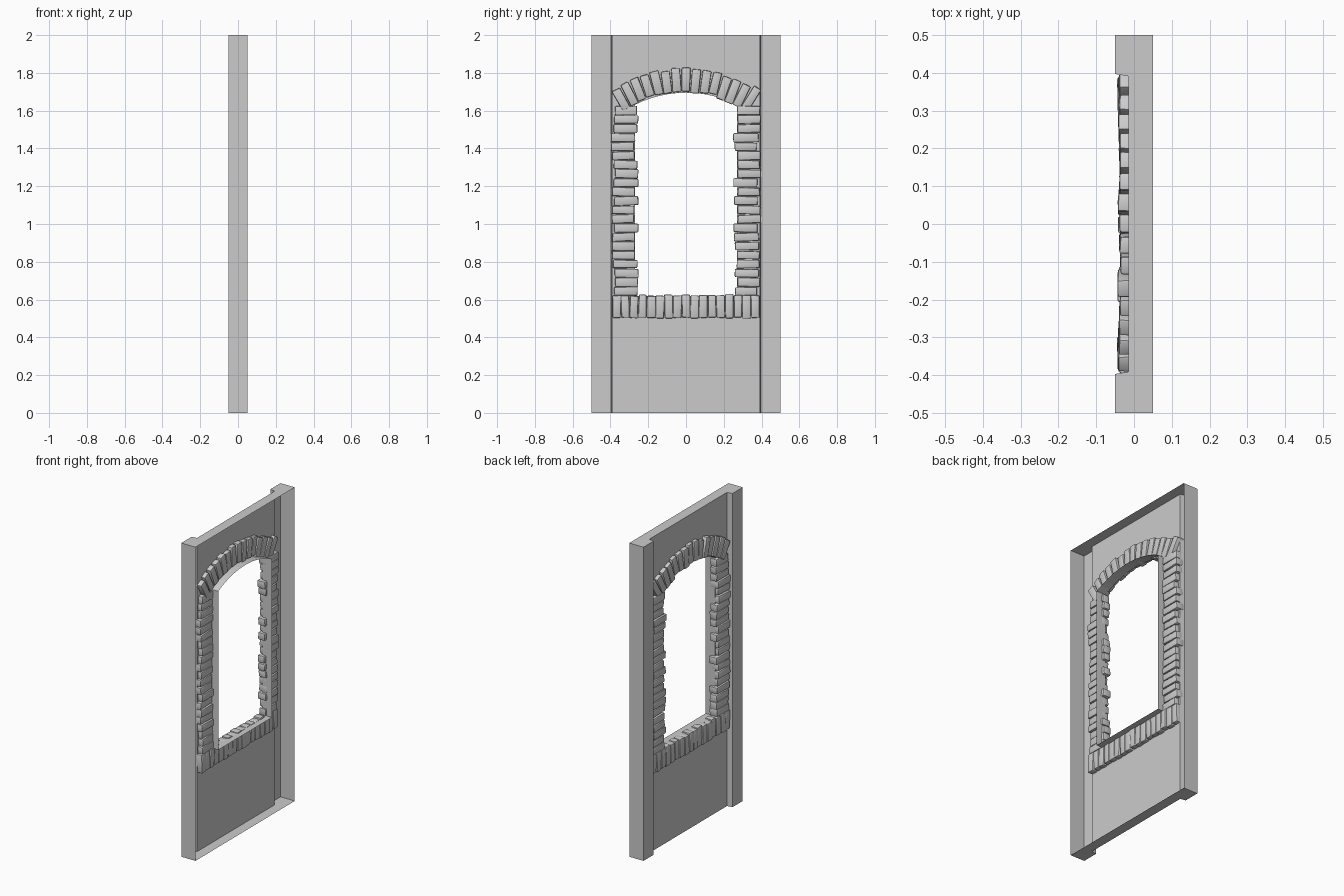
import bpy, bmesh, math, random
from mathutils import Vector, Matrix

if "Cube" in bpy.data.objects:
    bpy.data.objects.remove(bpy.data.objects["Cube"])

random.seed(7)
XP, XF, XB = -0.015, -0.05, 0.05      # panel plane, pillar face, open rear rim
HW, SILL, TOP = 0.27, 0.62, 2.0       # opening half width, sill height, wall top
CZ, R_IN, R_MID = 1.09, 0.605, 0.668  # arch centre and radii


def finish(name, bm):
    me = bpy.data.meshes.new(name)
    bm.to_mesh(me)
    bm.free()
    ob = bpy.data.objects.new(name, me)
    bpy.context.collection.objects.link(ob)
    return ob


# Wall shell: pillars, recessed panel and window reveal, open on the +x side
def build_wall():
    bm = bmesh.new()

    def face(pts):
        bm.faces.new([bm.verts.new(p) for p in pts])

    half = [(XB, 0.5), (XF, 0.5), (XF, 0.397), (XP, 0.391)]
    plan = half + [(x, -y) for x, y in reversed(half)]
    # vertical strips of the pillars and ends
    for i, (a, b) in enumerate(zip(plan, plan[1:])):
        if i != 3:
            face([(*a, 0), (*b, 0), (*b, TOP), (*a, TOP)])
    # top and bottom caps
    for z in (0, TOP):
        face([(x, y, z) for x, y in plan])
    # panel strips above and below the opening
    n = 14
    ys = [-HW + 2 * HW * i / n for i in range(n + 1)]
    arch = [(y, CZ + math.sqrt(R_IN ** 2 - y * y)) for y in ys]
    for (y0, z0), (y1, z1) in zip(arch, arch[1:]):
        face([(XP, y0, z0), (XP, y1, z1), (XP, y1, TOP), (XP, y0, TOP)])
        face([(XP, y0, 0), (XP, y1, 0), (XP, y1, SILL), (XP, y0, SILL)])
    # panel sides beside the opening
    zs = [0, SILL, arch[0][1], TOP]
    for s in (-1, 1):
        for z0, z1 in zip(zs, zs[1:]):
            face([(XP, s * HW, z0), (XP, s * 0.391, z0),
                  (XP, s * 0.391, z1), (XP, s * HW, z1)])
    # reveal running back from the panel
    loop = [(y, SILL) for y in reversed(ys)] + arch
    for a, b in zip(loop, loop[1:] + loop[:1]):
        face([(XP, *a), (XP, *b), (XB, *b), (XB, *a)])
    bmesh.ops.remove_doubles(bm, verts=bm.verts, dist=1e-5)
    bmesh.ops.recalc_face_normals(bm, faces=bm.faces)
    ref = next(f for f in bm.faces if abs(f.calc_center_median().x - XP) < 1e-4)
    if ref.normal.x > 0:
        bmesh.ops.reverse_faces(bm, faces=bm.faces)
    return finish("wall_panel", bm)


# One worn brick: a jittered, bevelled box; its length lies along local z
def add_brick(bm, y, z, angle, width, length):
    depth = random.uniform(0.046, 0.058)
    tilt = angle + random.uniform(-0.025, 0.025)
    mat = (Matrix.Translation((-0.013 + random.uniform(-0.002, 0.002), y, z))
           @ Matrix.Rotation(tilt, 4, 'X')
           @ Matrix.Diagonal((depth, width, length, 1)))
    part = bmesh.new()
    bmesh.ops.create_cube(part, size=1, matrix=mat)
    for v in part.verts:
        v.co += Vector([random.uniform(-0.002, 0.002) for _ in range(3)])
    bmesh.ops.bevel(part, geom=part.edges[:], offset=0.006, segments=2,
                    profile=0.5, affect='EDGES')
    tmp = bpy.data.meshes.new("tmp")
    part.to_mesh(tmp)
    part.free()
    bm.from_mesh(tmp)
    bpy.data.meshes.remove(tmp)


def smooth(ob):
    bpy.ops.object.select_all(action='DESELECT')
    ob.select_set(True)
    bpy.context.view_layer.objects.active = ob
    bpy.ops.object.shade_smooth_by_angle(angle=math.radians(40))


build_wall()

# Arch bricks fanned around the arch centre
bm = bmesh.new()
N = 15
for i in range(N):
    a = math.radians(-31 + 62 * i / (N - 1))
    r = R_MID + random.uniform(-0.009, 0.009)
    add_brick(bm, r * math.sin(a), CZ + r * math.cos(a), -a,
              0.046, random.uniform(0.115, 0.13))
smooth(finish("arch_bricks", bm))

# Jamb bricks stacked flat, a few shorter ones poking into the opening
for side, name in ((-1, "left_jamb_bricks"), (1, "right_jamb_bricks")):
    bm = bmesh.new()
    step = (1.625 - SILL) / 21
    for i in range(21):
        poke = random.random() < 0.28
        inner = random.uniform(0.250, 0.262) if poke else random.uniform(0.268, 0.276)
        outer = random.uniform(0.375, 0.386) if poke else random.uniform(0.388, 0.396)
        add_brick(bm, side * (inner + outer) / 2, SILL + (i + 0.5) * step,
                  math.pi / 2, random.uniform(0.043, 0.048), outer - inner)
    smooth(finish(name, bm))

# Sill bricks standing upright
bm = bmesh.new()
M = 17
for i in range(M):
    add_brick(bm, -0.39 + 0.78 * (i + 0.5) / M, 0.563 + random.uniform(-0.003, 0.003),
              0, random.uniform(0.042, 0.047), random.uniform(0.115, 0.128))
smooth(finish("sill_bricks", bm))
